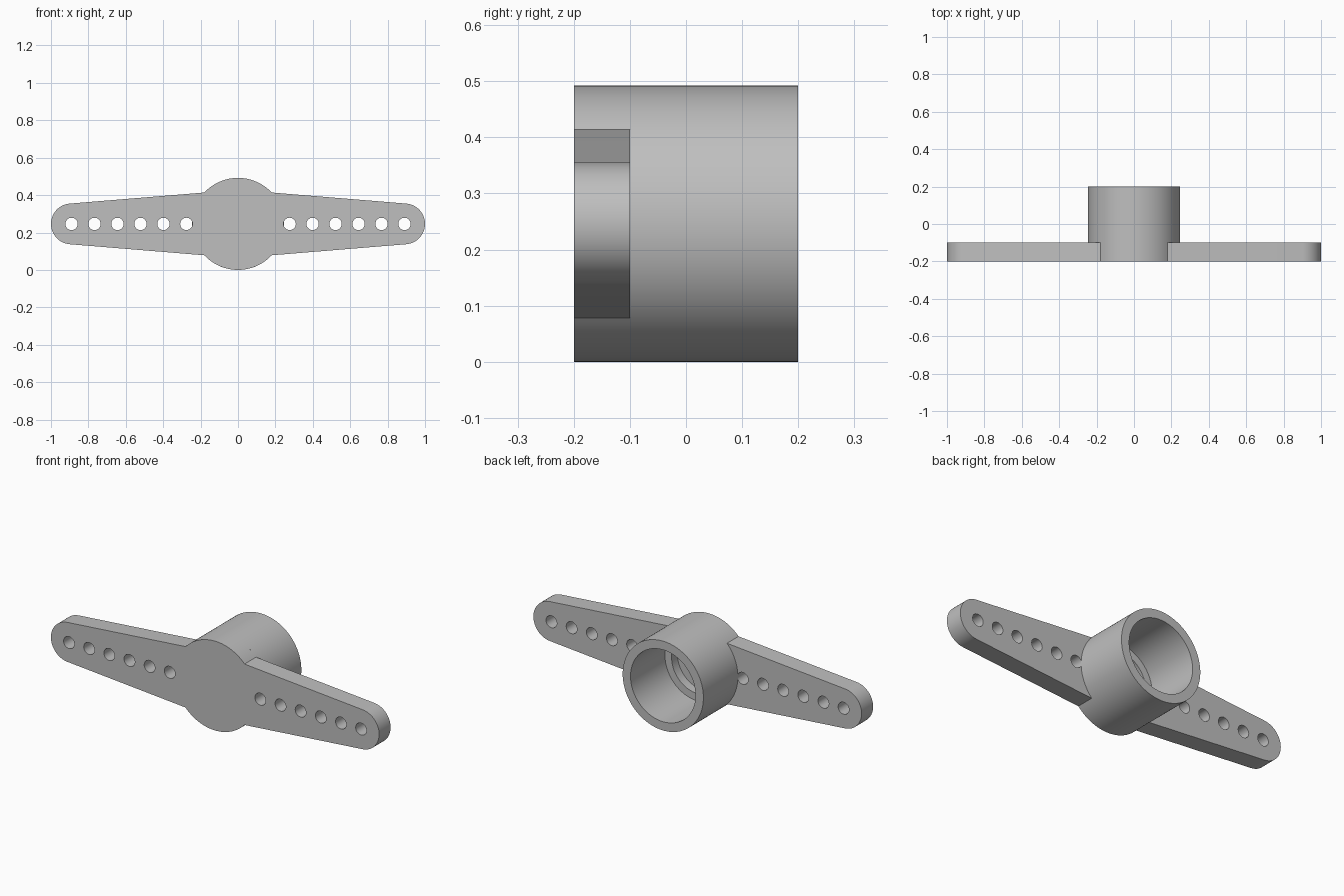
import bpy, bmesh, math
from mathutils import Vector, Matrix

cube = bpy.data.objects.get("Cube")
if cube:
    bpy.data.objects.remove(cube, do_unlink=True)

R, BORE, RECESS = 0.246, 0.198, 0.158      # hub radii
FRONT, MID, BACK = -0.2, -0.1, 0.2         # depths along y
TIP_R = 0.109
AXIS_Z = R

grey = bpy.data.materials.new("grey_plastic")
grey.use_nodes = True
color = (0.52, 0.52, 0.52, 1)
grey.diffuse_color = color
grey.node_tree.nodes["Principled BSDF"].inputs["Base Color"].default_value = color


def arc(cx, r, start, end, steps):
    """Points on an arc in the x-z plane, angles in degrees."""
    angles = [math.radians(start + (end - start) * i / steps) for i in range(steps + 1)]
    return [(cx + r * math.cos(a), r * math.sin(a)) for a in angles]


def make_object(name, bm):
    bmesh.ops.recalc_face_normals(bm, faces=bm.faces[:])
    mesh = bpy.data.meshes.new(name)
    bm.to_mesh(mesh)
    bm.free()
    mesh.materials.append(grey)
    obj = bpy.data.objects.new(name, mesh)
    obj.location.z = AXIS_Z
    bpy.context.collection.objects.link(obj)
    return obj


def select(obj):
    bpy.ops.object.select_all(action='DESELECT')
    obj.select_set(True)
    bpy.context.view_layer.objects.active = obj


def add_loop(bm, points):
    verts = [bm.verts.new((x, FRONT, z)) for x, z in points]
    for a, b in zip(verts, verts[1:] + verts[:1]):
        bm.edges.new((a, b))


# Two-armed plate: one quarter of the outline, mirrored twice
quarter = arc(0, R, 90, 43, 16) + arc(1 - TIP_R, TIP_R, 86, 0, 14)
half = quarter + [(x, -z) for x, z in reversed(quarter[:-1])]
outline = half + [(-x, z) for x, z in reversed(half[1:-1])]

bm = bmesh.new()
add_loop(bm, outline)
for side in (-1, 1):
    for i in range(6):
        add_loop(bm, arc(side * (0.276 + 0.1228 * i), 0.033, 0, 360, 28)[:-1])
bmesh.ops.triangle_fill(bm, edges=bm.edges[:], use_beauty=True, normal=Vector((0, -1, 0)))
extruded = bmesh.ops.extrude_face_region(bm, geom=bm.faces[:])["geom"]
bmesh.ops.translate(bm, vec=(0, MID - FRONT, 0),
                    verts=[v for v in extruded if isinstance(v, bmesh.types.BMVert)])
plate = make_object("arm_plate", bm)

# Shallow round recess in the floor of the hub
bm = bmesh.new()
bmesh.ops.create_cone(bm, cap_ends=True, segments=72, radius1=RECESS, radius2=RECESS,
                      depth=0.1, matrix=Matrix.Translation((0, MID, 0)) @ Matrix.Rotation(math.pi / 2, 4, 'X'))
cutter = make_object("recess_cutter", bm)
cutter.hide_render = True
cut = plate.modifiers.new("recess", 'BOOLEAN')
cut.operation = 'DIFFERENCE'
cut.solver = 'EXACT'
cut.object = cutter
select(plate)
bpy.ops.object.modifier_apply(modifier=cut.name)
bpy.data.objects.remove(cutter, do_unlink=True)

# Tubular hub, turned from its wall profile
bm = bmesh.new()
wall = [bm.verts.new((r, y, 0)) for r, y in
        ((R, MID), (R, BACK), (BORE, BACK), (BORE, MID))]
edges = [bm.edges.new(pair) for pair in zip(wall, wall[1:])]
bmesh.ops.spin(bm, geom=wall + edges, cent=(0, 0, 0), axis=(0, 1, 0),
               angle=math.tau, steps=120, use_merge=True)
bmesh.ops.remove_doubles(bm, verts=bm.verts[:], dist=0.0001)
hub = make_object("hub_tube", bm)

for obj in (plate, hub):
    select(obj)
    bpy.ops.object.shade_smooth_by_angle(angle=math.radians(30))
